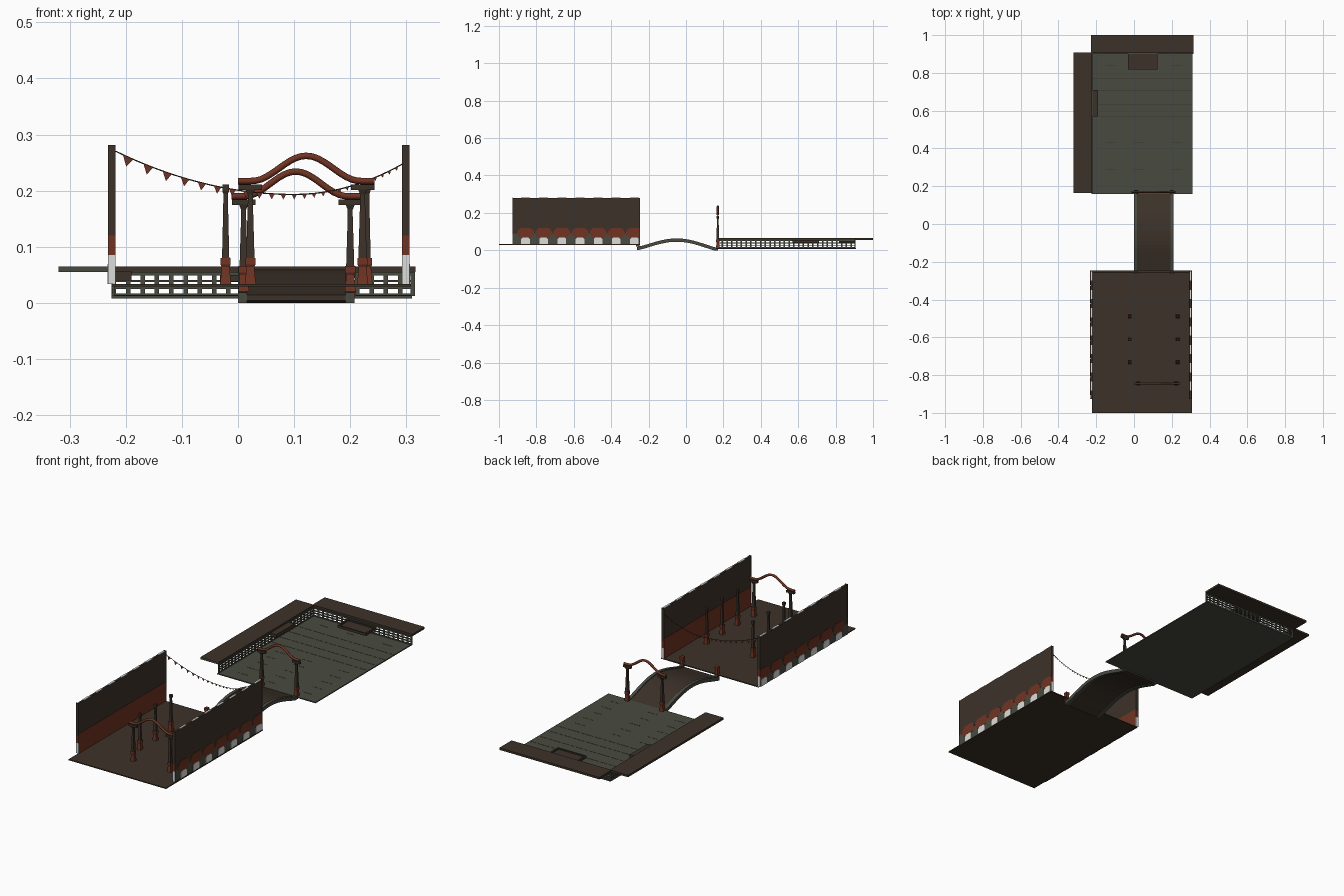
import bpy, bmesh, math

if "Cube" in bpy.data.objects:
    bpy.data.objects.remove(bpy.data.objects["Cube"])


def material(name, rgb):
    m = bpy.data.materials.new(name)
    m.diffuse_color = (*rgb, 1)
    m.use_nodes = True
    m.node_tree.nodes["Principled BSDF"].inputs["Base Color"].default_value = m.diffuse_color
    return m


BROWN = material("dark timber", (0.045, 0.032, 0.022))
GREY = material("grey green stone", (0.066, 0.069, 0.052))
RED = material("rust red", (0.16, 0.034, 0.017))
WHITE = material("white plaster", (0.72, 0.72, 0.70))


def finish(name, bm, mat):
    bmesh.ops.recalc_face_normals(bm, faces=bm.faces)
    me = bpy.data.meshes.new(name)
    bm.to_mesh(me)
    bm.free()
    me.materials.append(mat)
    ob = bpy.data.objects.new(name, me)
    bpy.context.collection.objects.link(ob)
    return ob


def boxes(name, items, mat):
    """Each item is (x0, x1, y0, y1, z0, z1)."""
    bm = bmesh.new()
    for x0, x1, y0, y1, z0, z1 in items:
        r = bmesh.ops.create_cube(bm, size=1)
        for v in r["verts"]:
            v.co = ((x0 + x1) / 2 + v.co.x * (x1 - x0),
                    (y0 + y1) / 2 + v.co.y * (y1 - y0),
                    (z0 + z1) / 2 + v.co.z * (z1 - z0))
    return finish(name, bm, mat)


def plates(name, polys, x0, x1, mat):
    """Outlines in (y, z), extruded from x0 to x1."""
    bm = bmesh.new()
    for poly in polys:
        a = [bm.verts.new((x0, y, z)) for y, z in poly]
        b = [bm.verts.new((x1, y, z)) for y, z in poly]
        bm.faces.new(a)
        bm.faces.new(b[::-1])
        for i in range(len(a)):
            j = (i + 1) % len(a)
            bm.faces.new((a[i], b[i], b[j], a[j]))
    return finish(name, bm, mat)


def turned(name, places, profile, mat):
    """Square tapered posts: profile is (half width, z)."""
    bm = bmesh.new()
    for x, y, z in places:
        rings = [[bm.verts.new((x + sx * h, y + sy * h, z + dz))
                  for sx, sy in ((-1, -1), (1, -1), (1, 1), (-1, 1))]
                 for h, dz in profile]
        bm.faces.new(rings[0])
        bm.faces.new(rings[-1])
        for r, s in zip(rings, rings[1:]):
            for i in range(4):
                j = (i + 1) % 4
                bm.faces.new((r[i], r[j], s[j], s[i]))
    return finish(name, bm, mat)


def tube(name, pts, radius, mat, sides=8):
    """Tube along a path that lies in an xz plane."""
    bm = bmesh.new()
    rings = []
    for i, (x, y, z) in enumerate(pts):
        p, q = pts[max(i - 1, 0)], pts[min(i + 1, len(pts) - 1)]
        a = math.atan2(q[2] - p[2], q[0] - p[0])
        ring = []
        for k in range(sides):
            t = 2 * math.pi * k / sides
            u, w = radius * math.cos(t), radius * math.sin(t)
            ring.append(bm.verts.new((x - u * math.sin(a), y + w, z + u * math.cos(a))))
        rings.append(ring)
    for r, s in zip(rings, rings[1:]):
        for i in range(sides):
            j = (i + 1) % sides
            bm.faces.new((r[i], r[j], s[j], s[i]))
    bm.faces.new(rings[0])
    bm.faces.new(rings[-1])
    return finish(name, bm, mat)


# front deck and its plank seams
boxes("front_deck", [(-0.222, 0.308, -1, -0.247, 0.029, 0.034)], BROWN)

# side walls with painted scallops on the outside
Y0, Y1, P = -0.925, -0.247, 0.097
centres = [-0.858 + P * i for i in range(7)]


def clip(y):
    return min(max(y, Y0), Y1)


arches, domes = [], []
for c in centres:
    arches.append([(clip(c + dy), z) for dy, z in
                   ((-.023, .034), (.023, .034), (.023, .06), (.014, .069), (-.014, .069), (-.023, .06))])
    domes.append([(clip(c + dy), z) for dy, z in
                  ((-.046, .085), (-.03, .068), (.03, .068), (.046, .085), (.042, .105), (.025, .119),
                   (-.025, .119), (-.042, .105))])
for side, xc, s in (("left", -0.225, -1), ("right", 0.299, 1)):
    boxes(side + "_wall", [(xc - .005, xc + .005, Y0, Y1, .034, .279)], BROWN)
    o = xc + s * .005
    plates(side + "_wall_stone_band", [[(Y0, .034), (Y1, .034), (Y1, .09), (Y0, .09)]], o, o + s * .001, GREY)
    plates(side + "_wall_red_scallops", domes, o, o + s * .0018, RED)
    plates(side + "_wall_white_arches", arches, o, o + s * .0026, WHITE)
    i = xc - s * .005
    plates(side + "_wall_inner_panel", [[(Y0, .034), (Y1, .034), (Y1, .13), (Y0, .13)]], i, i - s * .0015, RED)
    ends = [(Y0 - .002, Y0), (Y1, Y1 + .002)]
    boxes(side + "_wall_end_white", [(xc - .007, xc + .007, a, b, .034, .085) for a, b in ends], WHITE)
    boxes(side + "_wall_end_red", [(xc - .007, xc + .007, a, b, .085, .12) for a, b in ends], RED)
    boxes(side + "_wall_end_brown", [(xc - .007, xc + .007, a, b, .12, .281) for a, b in ends], BROWN)
    boxes(side + "_wall_top_dashes", [(xc - .005, xc + .005, max(c - .024, Y0), min(c + .024, Y1), .279, .281)
                                      for c in centres], WHITE)

# posts: free standing rows, two gates, bridge stubs
BASE = [(.010, 0), (.0085, .012), (.007, .03), (.009, .034), (.009, .046)]
rows = [(x, y, .034) for x in (-.022, .23) for y in (-.49, -.61, -.73)]
turned("row_post_bases", rows, BASE, RED)
turned("row_post_shafts", rows, [(.0065, .044), (.0045, .13), (.004, .16), (.006, .165), (.006, .177)], BROWN)


def gate(name, xs, y, z, top, x0, x1, peak):
    feet = [(x, y, z) for x in xs]
    turned(name + "_bases", feet, BASE, RED)
    h = top - z
    turned(name + "_shafts", feet, [(.0075, .044), (.0045, h - .03), (.0045, h - .018), (.008, h - .009)], BROWN)
    boxes(name + "_caps", [(x - .021, x + .021, y - .006, y + .006, top - .01, top) for x in xs], BROWN)
    # arched red beam with flat ends
    pts = []
    for k in range(25):
        t = k / 24
        bump = .5 - .5 * math.cos(2 * math.pi * min(max((t - .1) / .8, 0), 1))
        pts.append((x0 + (x1 - x0) * t, y, top + .006 + (peak - top - .012) * bump))
    beam = tube(name + "_beam", pts, .0058, RED)
    for f in beam.data.polygons:
        f.use_smooth = len(f.vertices) == 4


gate("front_gate", (.022, .222), -.845, .034, .211, 0, .243, .268)
gate("rear_gate", (.01, .2), .17, .012, .184, -.012, .218, .240)
turned("bridge_stub_posts", [(x, -.257, .02) for x in (.01, .2)], BASE, RED)

# arched bridge with stone curbs
N = 20


def arc(drop_top, drop_bottom):
    ys = [-.262 + .432 * k / N for k in range(N + 1)]
    z = [.016 + .048 * math.sin(math.pi * k / N) ** 1.25 - .005 * k / N for k in range(N + 1)]
    upper = [(y, h - drop_top) for y, h in zip(ys, z)]
    lower = [(y, max(h - drop_bottom, 0)) for y, h in zip(ys, z)]
    return upper + lower[::-1]


plates("bridge_walkway", [arc(.002, .012)], .016, .192, BROWN)
plates("bridge_left_curb", [arc(-.002, .016)], 0, .016, GREY)
plates("bridge_right_curb", [arc(-.002, .016)], .192, .208, GREY)

# rear terrace floor with seams
boxes("terrace_floor", [(-.225, .31, .16, .908, .008, .013)], GREY)
boxes("terrace_seams", [(-.222, .308, y - .0015, y + .0015, .013, .0136) for y in (.57, .635, .705, .772)], BROWN)
boxes("terrace_short_seams", [(x, x + .055, y - .001, y + .001, .013, .0136)
                              for y in (.22, .29, .36, .432, .5, .84) for x in (-.15, 0, .2)], BROWN)

# openwork parapets on the left and back
rails = [(.012, .017), (.025, .029), (.037, .041), (.049, .055)]
boxes("back_lattice",
      [(-.225, .315, .901, .907, a, b) for a, b in rails] +
      [(-.225 + .0255 * k, -.225 + .0255 * k + .008, .902, .906, .012, .055) for k in range(21)] +
      [(.307, .315, .902, .906, .012, .055)], GREY)
boxes("left_lattice",
      [(-.225, -.219, .165, .905, a, b) for a, b in rails] +
      [(-.224, -.220, .165 + .0255 * k, .165 + .0255 * k + .008, .012, .055) for k in range(29)], GREY)

# broad parapet tops
boxes("back_ledge", [(-.228, .316, .905, 1, .055, .065)], BROWN)
boxes("left_ledge", [(-.32, -.222, .167, .908, .055, .065)], BROWN)
boxes("left_ledge_end", [(-.32, -.222, .165, .167, .055, .065)], GREY)

# low table and side shelf
boxes("table_top", [(-.03, .122, .822, .9, .038, .044)], BROWN)
boxes("table_rim", [(-.032, .124, .818, .825, .038, .05), (-.032, .124, .893, .9, .038, .05),
                    (-.032, -.025, .825, .893, .038, .05), (.117, .124, .825, .893, .038, .05)], BROWN)
boxes("side_shelf", [(-.219, -.19, .57, .71, .04, .056)], BROWN)

# bunting between the walls
YB = -.255


def sag(x):
    d = x - .1
    return .193 + d * d * (.077 / .318 ** 2 if d < 0 else .057 / .198 ** 2)


tube("bunting_cord", [(-.218 + .516 * k / 32, YB, sag(-.218 + .516 * k / 32)) for k in range(33)], .0012, BROWN, 5)
bm = bmesh.new()
x, step = -.196, .036
while x < .292:
    w = step * .25
    slope = (sag(x + .002) - sag(x - .002)) / .004
    top = [(x - w, sag(x) - w * slope), (x + w, sag(x) + w * slope), (x + w * slope * .8, sag(x) - 1.9 * w)]
    f = [bm.verts.new((px, YB - .001, pz)) for px, pz in top]
    b = [bm.verts.new((px, YB + .001, pz)) for px, pz in top]
    bm.faces.new(f)
    bm.faces.new(b[::-1])
    for i in range(3):
        j = (i + 1) % 3
        bm.faces.new((f[i], b[i], b[j], f[j]))
    x += step
    step = max(step * .94, .0125)
finish("bunting_flags", bm, RED)
